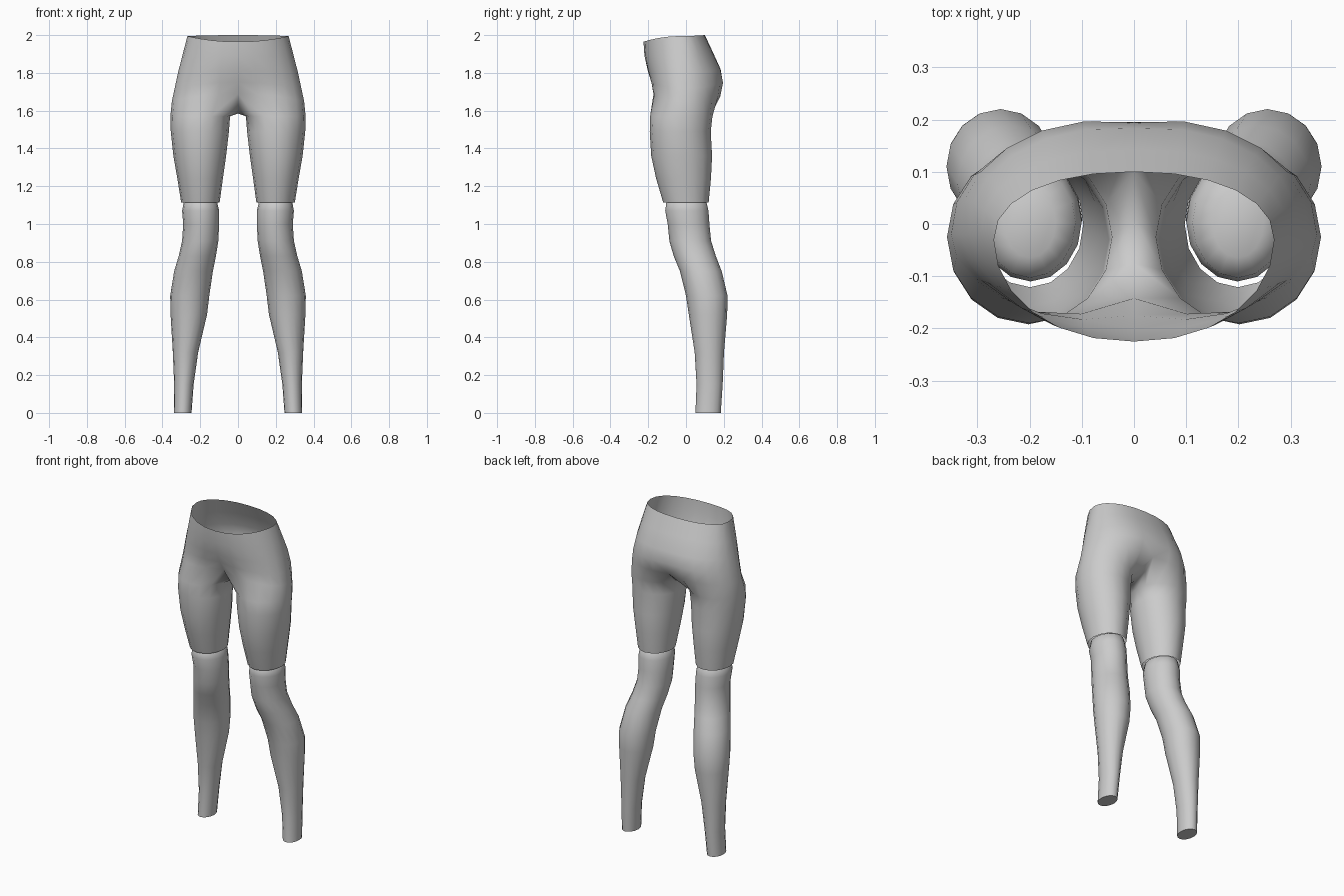
import bpy, bmesh, math

if "Cube" in bpy.data.objects:
    bpy.data.objects.remove(bpy.data.objects["Cube"])

grey = bpy.data.materials.new("plain_grey")
grey.diffuse_color = (0.6, 0.6, 0.6, 1)
grey.use_nodes = True
grey.node_tree.nodes["Principled BSDF"].inputs["Base Color"].default_value = grey.diffuse_color
SIDES = 16


def leg_ring(z, x0, x1, y0, y1, inset=0.0):
    """Closed oval loop, starting at the inner front and running round the outside."""
    cx, cy = (x0 + x1) / 2, (y0 + y1) / 2
    rx, ry = (x1 - x0) / 2 - inset, (y1 - y0) / 2 - inset
    pts = []
    for i in range(SIDES):
        a = math.radians(-135 + 360 * i / SIDES)
        pts.append((cx + rx * math.cos(a), cy + ry * math.sin(a), z))
    return pts


def hip_row(w, yc, yf, yb, zf, zs, zb, dip_f, dip_b):
    """Half loop from front centre round the side to back centre, dipped at the middle."""
    pts = []
    for i in range(13):
        t = math.radians(-90 + 15 * i)
        c, s = max(math.cos(t), 0.0), math.sin(t)
        if i in (0, 12):
            c = 0.0
        x = w * c ** 0.92
        dip = math.exp(-(x / 0.09) ** 2)
        if s < 0:
            y = yc + (yc - yf) * s + dip_f * dip
            z = zs + (zf - zs) * s * s
        else:
            y = yc + (yb - yc) * abs(s) ** 0.92 - dip_b * dip
            z = zs + (zb - zs) * s * s
        pts.append((x, y, z))
    return pts


def bridge(bm, a, b, closed):
    n = len(a)
    for i in range(n if closed else n - 1):
        j = (i + 1) % n
        bm.faces.new((a[i], a[j], b[j], b[i]))


def finish(bm, name):
    bmesh.ops.recalc_face_normals(bm, faces=bm.faces)
    # make sure the outermost face points outward
    bm.faces.ensure_lookup_table()
    outer = max(bm.faces, key=lambda f: f.calc_center_median().x)
    if outer.normal.x < 0:
        bmesh.ops.reverse_faces(bm, faces=bm.faces)
    me = bpy.data.meshes.new(name)
    bm.to_mesh(me)
    bm.free()
    me.materials.append(grey)
    ob = bpy.data.objects.new(name, me)
    bpy.context.collection.objects.link(ob)
    bpy.ops.object.select_all(action='DESELECT')
    ob.select_set(True)
    bpy.context.view_layer.objects.active = ob
    bpy.ops.object.shade_smooth_by_angle(angle=math.radians(60))
    mirror = ob.modifiers.new("mirror", 'MIRROR')
    mirror.use_clip = True
    mirror.merge_threshold = 0.0005


# hips and thighs: one open shell
bm = bmesh.new()
add = lambda pts: [bm.verts.new(p) for p in pts]
hips = [
    (0.268, -0.03, -0.225, 0.100, 1.965, 1.995, 2.00, 0.0, 0.0),
    (0.295, -0.02, -0.220, 0.145, 1.89, 1.89, 1.91, 0.0, 0.003),
    (0.318, -0.02, -0.206, 0.190, 1.81, 1.80, 1.82, 0.004, 0.007),
    (0.335, -0.02, -0.195, 0.207, 1.75, 1.72, 1.75, 0.02, 0.012),
    (0.350, -0.02, -0.192, 0.195, 1.69, 1.65, 1.675, 0.05, 0.025),
]
rows = [add(hip_row(*h)) for h in hips]
for a, b in zip(rows, rows[1:]):
    bridge(bm, a, b, False)
# crotch strip closes the last hip row into a leg loop
crotch = add([(0, 0.10, 1.61), (0, 0.01, 1.585), (0, -0.075, 1.61)])
loop = rows[-1] + crotch
thigh = [
    (1.57, 0.042, 0.358, -0.190, 0.140),
    (1.49, 0.048, 0.356, -0.192, 0.131),
    (1.36, 0.063, 0.342, -0.184, 0.138),
    (1.24, 0.080, 0.321, -0.158, 0.132),
    (1.115, 0.097, 0.301, -0.121, 0.120),
]
for t in thigh:
    nxt = add(leg_ring(*t))
    bridge(bm, loop, nxt, True)
    loop = nxt
finish(bm, "hips_and_thighs")

# lower legs: domed knee top tucked into the thigh, flat ankle end
bm = bmesh.new()
shin = [
    (1.145, 0.100, 0.298, -0.115, 0.119, 0.05),
    (1.122, 0.100, 0.298, -0.115, 0.119, 0.012),
    (1.07, 0.100, 0.296, -0.110, 0.119),
    (1.00, 0.100, 0.290, -0.097, 0.124),
    (0.91, 0.104, 0.296, -0.088, 0.133),
    (0.83, 0.117, 0.314, -0.065, 0.158),
    (0.75, 0.133, 0.338, -0.032, 0.189),
    (0.62, 0.152, 0.359, 0.000, 0.220),
    (0.52, 0.164, 0.357, 0.015, 0.218),
    (0.32, 0.211, 0.345, 0.046, 0.201),
    (0.15, 0.235, 0.338, 0.056, 0.194),
    (0.00, 0.246, 0.340, 0.050, 0.184),
]
loops = [add(leg_ring(*s)) for s in shin]
for a, b in zip(loops, loops[1:]):
    bridge(bm, a, b, True)
bm.faces.new(loops[0])
bm.faces.new(loops[-1])
finish(bm, "lower_legs")
